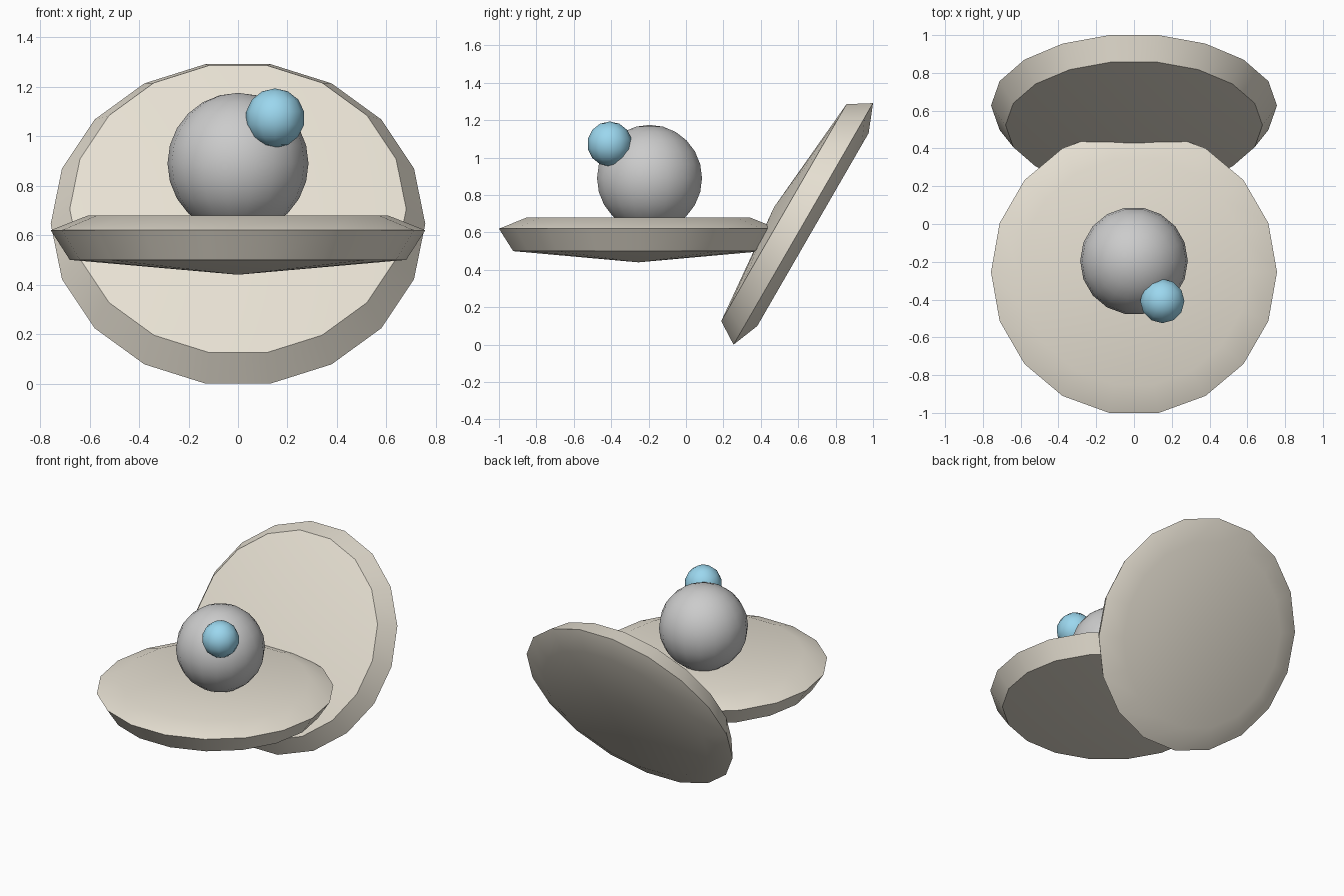
import bpy, bmesh
from math import radians
from mathutils import Vector, Matrix

if "Cube" in bpy.data.objects:
    bpy.data.objects.remove(bpy.data.objects["Cube"])


def material(name, rgb):
    m = bpy.data.materials.new(name)
    m.diffuse_color = (*rgb, 1)
    m.use_nodes = True
    m.node_tree.nodes["Principled BSDF"].inputs["Base Color"].default_value = m.diffuse_color
    return m


def finish(bm, name, mat, loc, rot_x=0.0):
    bmesh.ops.recalc_face_normals(bm, faces=bm.faces)
    me = bpy.data.meshes.new(name)
    bm.to_mesh(me)
    bm.free()
    ob = bpy.data.objects.new(name, me)
    bpy.context.collection.objects.link(ob)
    ob.location = loc
    ob.rotation_euler.x = rot_x
    me.materials.append(mat)
    bpy.ops.object.select_all(action='DESELECT')
    ob.select_set(True)
    bpy.context.view_layer.objects.active = ob
    bpy.ops.object.shade_smooth_by_angle(angle=radians(30.5))
    return ob


def lathe(name, profile, sides, mat, loc, rot_x=0.0):
    """Spin an (r, z) profile, starting on the +x axis."""
    bm = bmesh.new()
    vs = [bm.verts.new((r, 0, z)) for r, z in profile]
    es = [bm.edges.new(p) for p in zip(vs, vs[1:])]
    bmesh.ops.spin(bm, geom=vs + es, cent=(0, 0, 0), axis=(0, 0, 1),
                   angle=radians(360), steps=sides, use_duplicate=False)
    bmesh.ops.remove_doubles(bm, verts=bm.verts, dist=1e-4)
    return finish(bm, name, mat, loc, rot_x)


def ball(name, radius, sides, rings, mat, loc):
    profile = []
    for i in range(rings + 1):
        v = Matrix.Rotation(radians(180 * i / rings), 2) @ Vector((0, -radius))
        profile.append((abs(v.x), v.y))
    return lathe(name, profile, sides, mat, loc)


shell = material("shell_tan", (0.80, 0.75, 0.65))
white = material("pearl_white", (0.88, 0.87, 0.85))
blue = material("bead_blue", (0.33, 0.68, 0.86))

# Two identical shallow dishes: flat one below, tipped one behind
dish = [(0, -0.18), (0.68, -0.12), (0.757, 0), (0.605, 0.06), (0, 0)]
lathe("lower_shell", dish, 18, shell, (0, -0.2545, 0.62))
lathe("upper_shell", dish, 18, shell, (0, 0.627, 0.6456), radians(-120))

# Pearl resting in the lower dish, and the small bead on it
ball("pearl", 0.285, 18, 12, white, (0, -0.195, 0.89))
ball("bead", 0.12, 12, 7, blue, (0.15, -0.408, 1.073))
